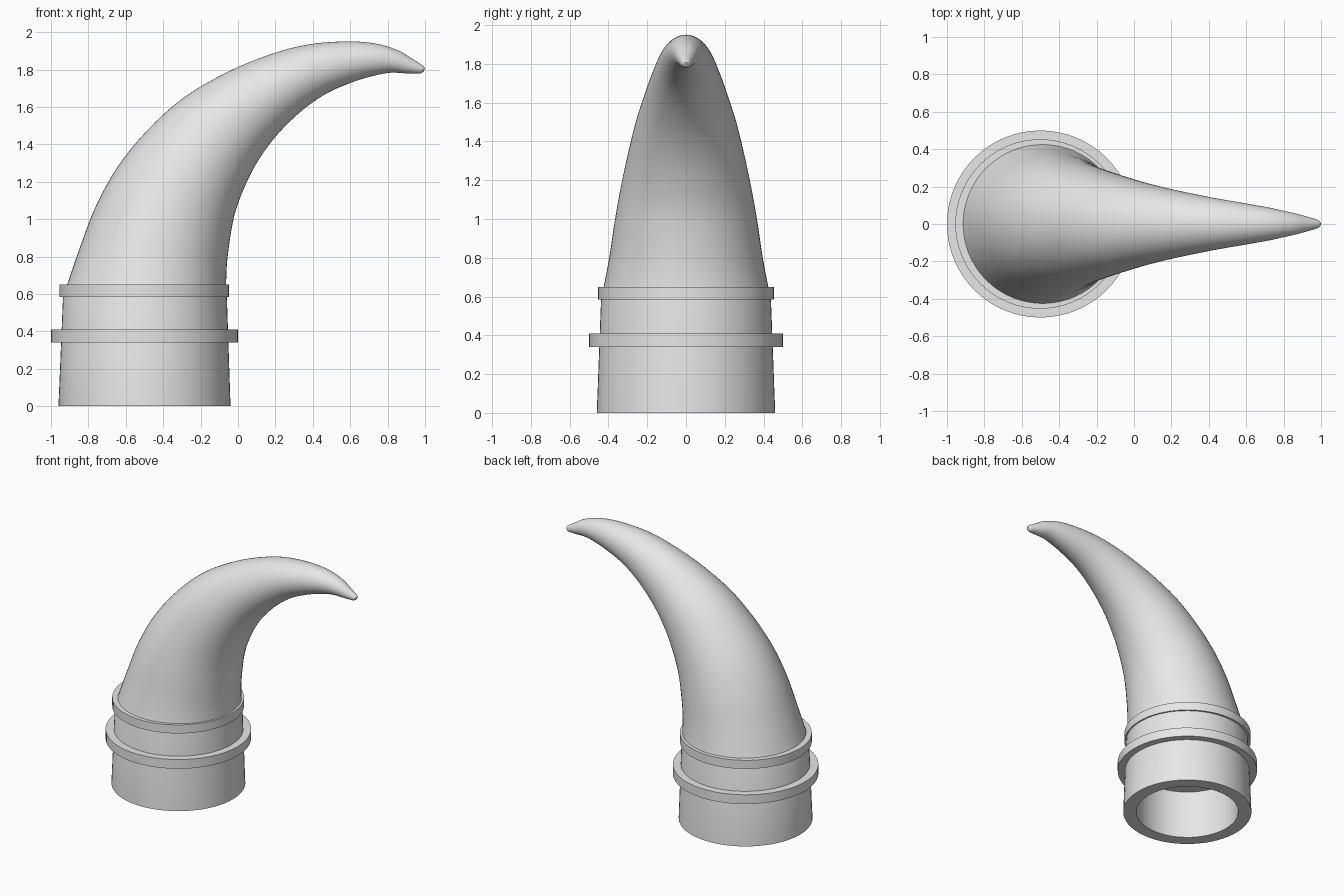
import bpy, bmesh, math
from mathutils import Vector

if "Cube" in bpy.data.objects:
    bpy.data.objects.remove(bpy.data.objects["Cube"])

SEG = 64
CX = -0.5  # axis of the hollow socket

mat = bpy.data.materials.new("light grey")
mat.diffuse_color = (0.8, 0.8, 0.8, 1)
mat.use_nodes = True
mat.node_tree.nodes["Principled BSDF"].inputs["Base Color"].default_value = mat.diffuse_color


def section(bm, outer, inner):
    """Ring of vertices on the circle spanning two opposite points in the XZ plane."""
    a, b = Vector((outer[0], 0, outer[1])), Vector((inner[0], 0, inner[1]))
    c, d = (a + b) / 2, (a - b) / 2
    side = Vector((0, d.length, 0))
    return [bm.verts.new(c + d * math.cos(t) + side * math.sin(t))
            for t in (2 * math.pi * i / SEG for i in range(SEG))]


def flat(bm, cx, r, z):
    return section(bm, (cx - r, z), (cx + r, z))


def bridge(bm, a, b):
    for i in range(SEG):
        j = (i + 1) % SEG
        bm.faces.new((a[i], a[j], b[j], b[i]))


def finish(bm, name):
    bmesh.ops.recalc_face_normals(bm, faces=bm.faces)
    me = bpy.data.meshes.new(name)
    bm.to_mesh(me)
    bm.free()
    me.materials.append(mat)
    ob = bpy.data.objects.new(name, me)
    bpy.context.collection.objects.link(ob)
    bpy.ops.object.select_all(action='DESELECT')
    ob.select_set(True)
    bpy.context.view_layer.objects.active = ob
    bpy.ops.object.shade_smooth_by_angle(angle=math.radians(35))


def spline(p0, p1, p2, p3, t):
    return tuple(0.5 * (2 * b + (c - a) * t + (2 * a - 5 * b + 4 * c - d) * t * t
                        + (3 * b - a - 3 * c + d) * t ** 3)
                 for a, b, c, d in zip(p0, p1, p2, p3))


# Back edge x, z and belly edge x, z of the horn, from socket to tip
PAIRS = [
    (-0.935, 0.60, -0.060, 0.60), (-0.91, 0.66, -0.063, 0.65),
    (-0.85, 0.835, -0.060, 0.75), (-0.76, 1.07, -0.045, 0.88),
    (-0.64, 1.285, -0.018, 1.025), (-0.48, 1.48, 0.03, 1.16),
    (-0.29, 1.65, 0.10, 1.30), (-0.06, 1.785, 0.20, 1.44),
    (0.17, 1.88, 0.33, 1.57), (0.37, 1.933, 0.47, 1.67),
    (0.57, 1.95, 0.62, 1.735), (0.73, 1.94, 0.74, 1.77),
    (0.85, 1.905, 0.82, 1.783), (0.92, 1.865, 0.89, 1.78),
    (0.978, 1.828, 0.96, 1.778), (0.993, 1.817, 0.980, 1.781),
    (0.999, 1.808, 0.993, 1.790),
]

# Horn with hollow socket: inside wall, bottom rim, outside wall, curved body
bm = bmesh.new()
rings = [flat(bm, CX, 0.365, 0.375), flat(bm, CX, 0.365, 0),
         flat(bm, CX, 0.46, 0)]
STEPS = 4
for i in range(len(PAIRS) - 1):
    q = [PAIRS[min(max(i + k, 0), len(PAIRS) - 1)] for k in (-1, 0, 1, 2)]
    for s in range(STEPS):
        p = spline(*q, s / STEPS)
        rings.append(section(bm, p[:2], p[2:]))
rings.append(section(bm, PAIRS[-1][:2], PAIRS[-1][2:]))
for a, b in zip(rings, rings[1:]):
    bridge(bm, a, b)
bm.faces.new(rings[0])   # socket ceiling
bm.faces.new(rings[-1])  # blunt tip
finish(bm, "horn")


# Raised bands around the socket
def band(name, cx, r, r_in, z0, z1):
    bm = bmesh.new()
    loop = [flat(bm, cx, r_in, z0), flat(bm, cx, r, z0),
            flat(bm, cx, r, z1), flat(bm, cx, r_in, z1)]
    for k in range(4):
        bridge(bm, loop[k], loop[(k + 1) % 4])
    finish(bm, name)


band("lower_band", CX, 0.50, 0.42, 0.34, 0.41)
band("upper_band", -0.502, 0.453, 0.40, 0.585, 0.65)
